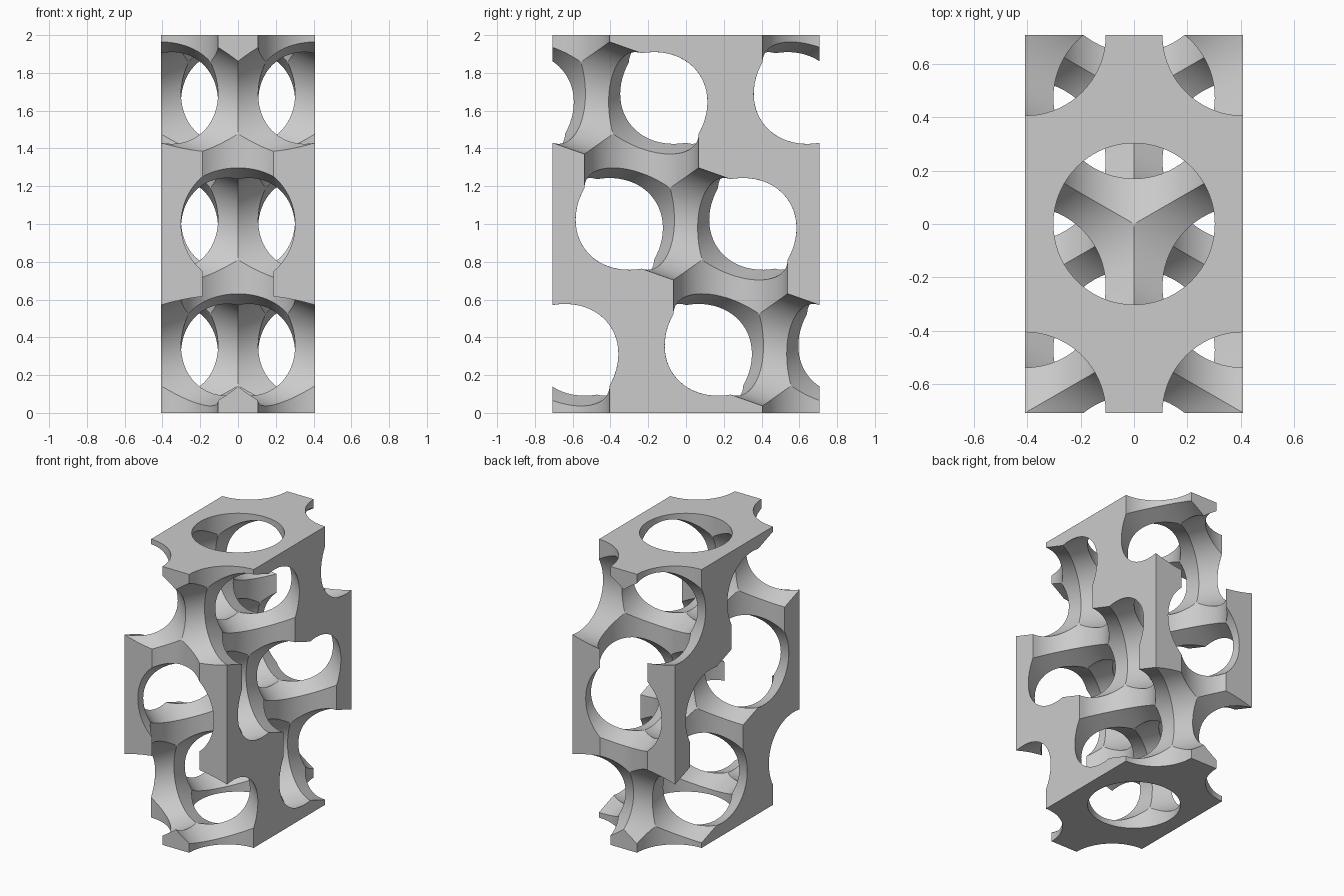
import bpy
import bmesh
import math
from mathutils import Vector

cube = bpy.data.objects.get("Cube")
if cube:
    bpy.data.objects.remove(cube, do_unlink=True)

# Block proportions follow a diamond lattice standing on its long diagonal
PITCH = math.sqrt(2 / 3)
SIZE = Vector((PITCH, PITCH * math.sqrt(3), 2.0))
LAYER = 2 / 3
BOND = 0.5
RADIUS = 0.302
SEGMENTS = 72
NUDGE = Vector((0.0004, 0.0003, 0.0005))  # keeps tube rims off the block faces

grey = bpy.data.materials.new("light_grey")
grey.use_nodes = True
colour = (0.6, 0.6, 0.6, 1)
grey.diffuse_color = colour
grey.node_tree.nodes["Principled BSDF"].inputs["Base Color"].default_value = colour

# Four tube directions at every node: one up, three sloping down
ways = [Vector((0, 0, 1))]
for turn in (90, 210, 330):
    a = math.radians(turn)
    flat = math.sqrt(8) / 3
    ways.append(Vector((flat * math.cos(a), flat * math.sin(a), -1 / 3)))


def half_tube(bm, node, way, others, sign):
    """Tube wall from its mitre at the node to the middle of the bond."""
    side = (others[0] - way * others[0].dot(way)).normalized()
    across = way.cross(side)
    rims = ([], [])
    for i in range(SEGMENTS):
        a = 2 * math.pi * i / SEGMENTS
        out = (side * math.cos(a) + across * math.sin(a)) * RADIUS
        mitre = max(out.dot(other) for other in others) * 3 / 4
        for rim, along in zip(rims, (mitre, BOND / 2)):
            rim.append(bm.verts.new(node + sign * (out + way * along)))
    inner, outer = rims
    for i in range(SEGMENTS):
        j = (i + 1) % SEGMENTS
        bm.faces.new((inner[i], inner[j], outer[j], outer[i]))


def add_node(bm, node, sign):
    """Four mitred half tubes, if the node is close enough to the block."""
    offset = node - Vector((0, 0, 1))
    if all(abs(offset[k]) < SIZE[k] / 2 + 0.6 for k in range(3)):
        for way in ways:
            others = [other for other in ways if other is not way]
            half_tube(bm, node + NUDGE, way, others, sign)


# Tube network: stacked triangular layers of nodes, with inverted partners
bm = bmesh.new()
for layer in range(-2, 5):
    for row in range(-6, 6):
        for column in range(-3, 4):
            node = Vector((
                PITCH * (column + (row % 2) / 2),
                SIZE.y / 2 * row + PITCH / math.sqrt(3) * layer,
                1.75 - LAYER * layer))
            add_node(bm, node, 1)
            add_node(bm, node + ways[0] * BOND, -1)
bmesh.ops.remove_doubles(bm, verts=bm.verts, dist=0.0001)
bmesh.ops.holes_fill(bm, edges=[e for e in bm.edges if e.is_boundary], sides=0)
bmesh.ops.recalc_face_normals(bm, faces=bm.faces)
mesh = bpy.data.meshes.new("tube_network")
bm.to_mesh(mesh)
bm.free()
mesh.materials.append(grey)
network = bpy.data.objects.new("tube_network", mesh)
bpy.context.collection.objects.link(network)
network.hide_render = True

# Solid block with the whole network cut away
bpy.ops.mesh.primitive_cube_add(size=1, location=(0, 0, 1))
block = bpy.context.object
block.name = "lattice_block"
block.scale = SIZE
bpy.ops.object.transform_apply(location=True, rotation=True, scale=True)
block.data.materials.append(grey)
cut = block.modifiers.new("bore", 'BOOLEAN')
cut.operation = 'DIFFERENCE'
cut.solver = 'EXACT'
cut.object = network
bpy.ops.object.modifier_apply(modifier=cut.name)
bpy.data.objects.remove(network, do_unlink=True)

# Smooth tube walls with crisp mitres
bpy.ops.object.shade_smooth_by_angle(angle=math.radians(20))
